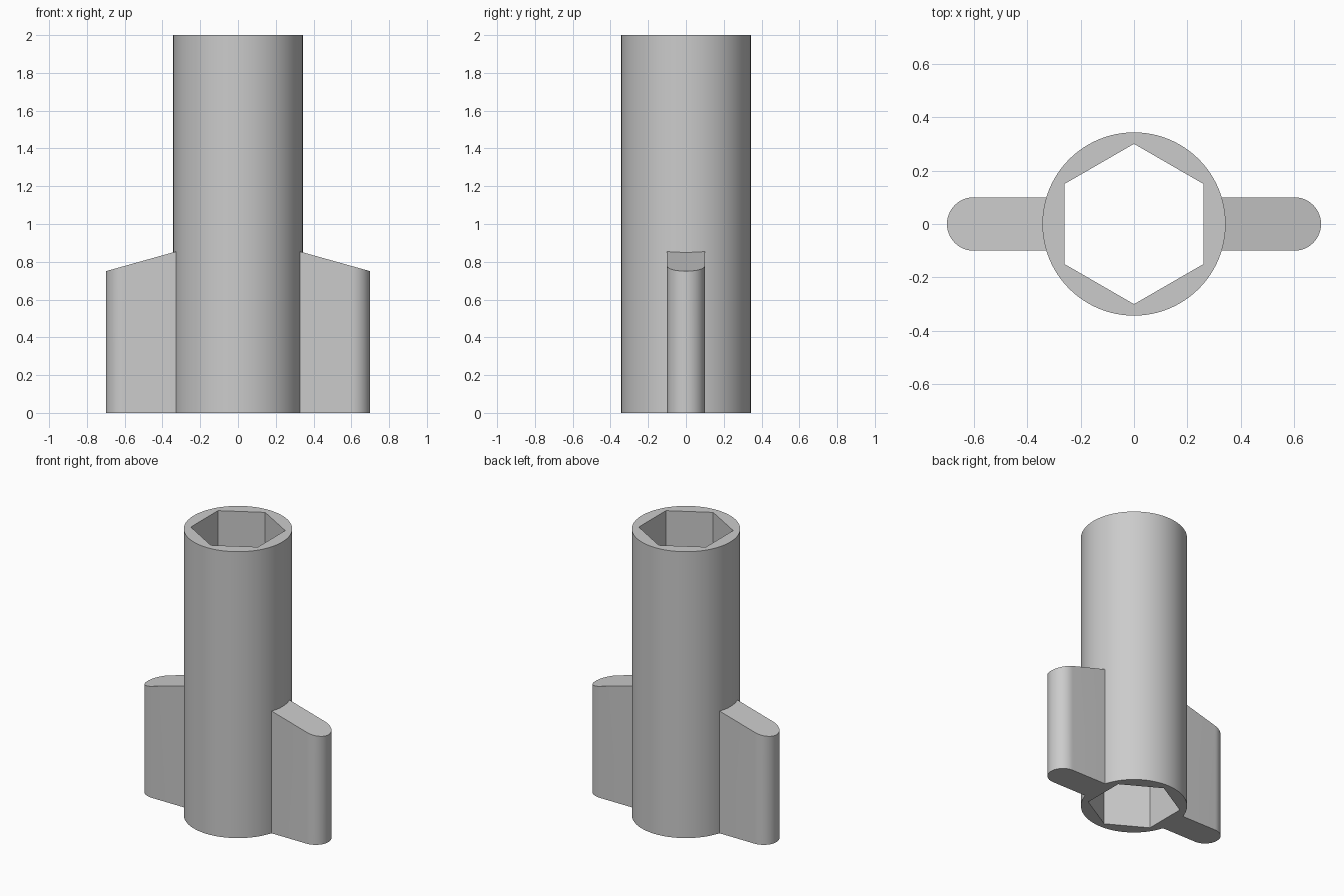
import bpy, bmesh
from math import sin, cos, pi, radians

cube = bpy.data.objects.get("Cube")
if cube:
    bpy.data.objects.remove(cube, do_unlink=True)

HEIGHT, TUBE_R, BORE_R = 2.0, 0.343, 0.30
WING_HALF, WING_TIP, WING_ROOT = 0.10, 0.70, 0.30

grey = bpy.data.materials.new("plain grey")
grey.use_nodes = True
colour = (0.6, 0.6, 0.6, 1)
grey.diffuse_color = colour
grey.node_tree.nodes["Principled BSDF"].inputs["Base Color"].default_value = colour


def arc(radius, start, end, count, cx=0):
    step = (end - start) / count
    return [(cx + radius * cos(start + step * i), radius * sin(start + step * i))
            for i in range(count + 1)]


def extruded(name, loops, top):
    """Fill flat outlines (later ones are holes) and raise them to top(x)."""
    bm = bmesh.new()
    edges = []
    for loop in loops:
        verts = [bm.verts.new((x, y, 0)) for x, y in loop]
        edges += [bm.edges.new((verts[i - 1], v)) for i, v in enumerate(verts)]
    bmesh.ops.triangle_fill(bm, edges=edges, use_beauty=True)
    raised = bmesh.ops.extrude_face_region(bm, geom=bm.faces[:], use_keep_orig=True)
    for v in raised["geom"]:
        if isinstance(v, bmesh.types.BMVert):
            v.co.z = top(v.co.x)
    bmesh.ops.recalc_face_normals(bm, faces=bm.faces[:])
    mesh = bpy.data.meshes.new(name)
    bm.to_mesh(mesh)
    bm.free()
    mesh.materials.append(grey)
    obj = bpy.data.objects.new(name, mesh)
    bpy.context.collection.objects.link(obj)
    bpy.ops.object.select_all(action="DESELECT")
    obj.select_set(True)
    bpy.context.view_layer.objects.active = obj
    bpy.ops.object.shade_smooth_by_angle(angle=radians(30))
    return obj


# Round tube with a hexagonal bore, corners towards front and back
circle = arc(TUBE_R, 0, 2 * pi, 96)[:-1]
hexagon = arc(BORE_R, pi / 2, 5 * pi / 2, 6)[:-1]
extruded("socket_tube", [circle, hexagon], lambda x: HEIGHT)


# Two round-ended grip wings with sloping tops, rooted in the tube wall
def wing_top(x):
    return 0.75 + (WING_TIP - abs(x)) * 0.1 / (WING_TIP - TUBE_R)


for name, side in (("left_wing", 1), ("right_wing", -1)):
    tip = arc(WING_HALF, -pi / 2, pi / 2, 24, WING_TIP - WING_HALF)
    outline = [(WING_ROOT, -WING_HALF)] + tip + [(WING_ROOT, WING_HALF)]
    extruded(name, [[(side * x, y) for x, y in outline]], wing_top)
